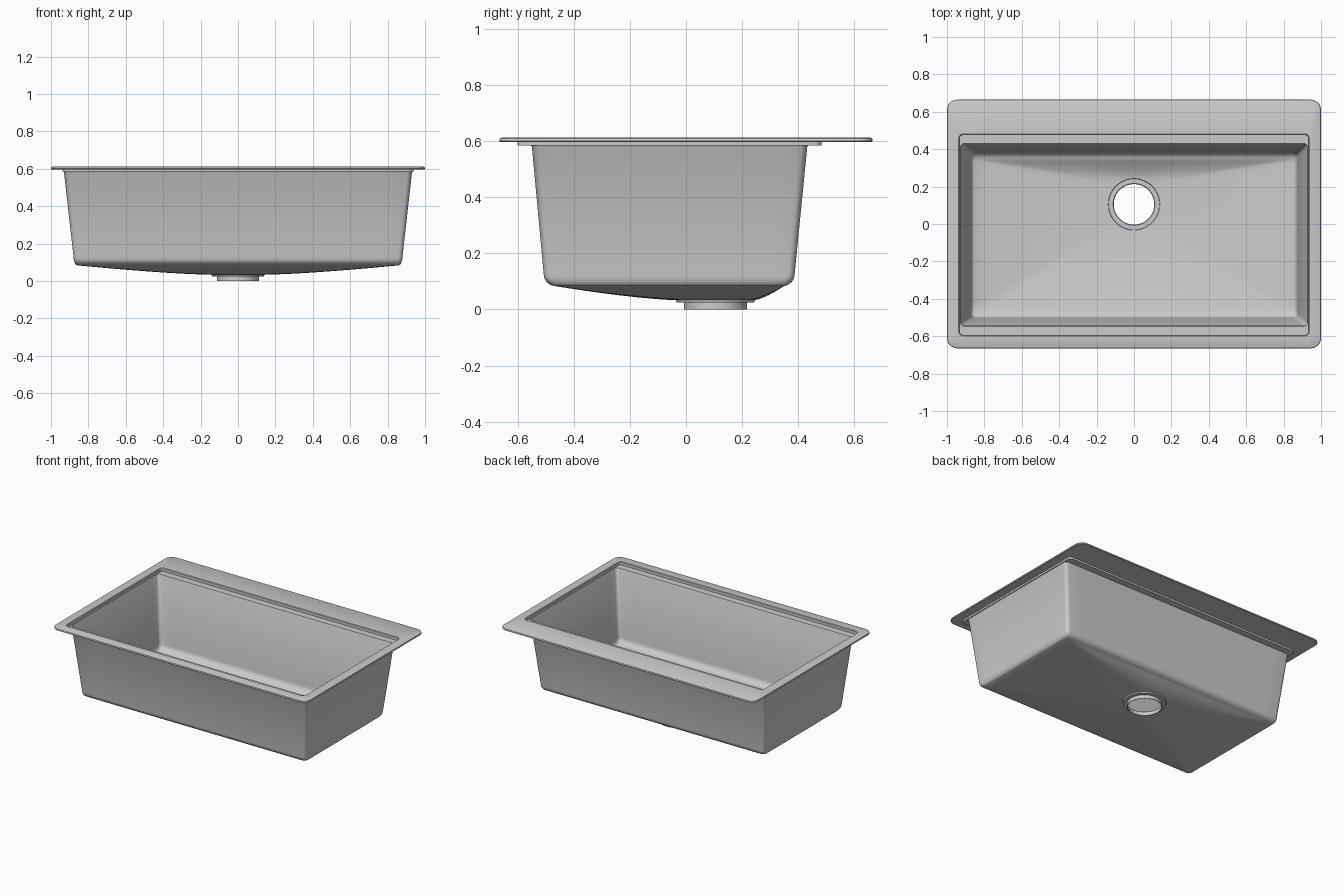
import bpy, bmesh, math

if "Cube" in bpy.data.objects:
    bpy.data.objects.remove(bpy.data.objects["Cube"], do_unlink=True)

steel = bpy.data.materials.new("brushed_steel")
steel.use_nodes = True
steel.diffuse_color = (0.6, 0.6, 0.6, 1)
steel.node_tree.nodes["Principled BSDF"].inputs["Base Color"].default_value = (0.6, 0.6, 0.6, 1)

SIDE, CORNER = 16, 6            # points per straight side and per corner
COUNT = 4 * (SIDE + CORNER)
DRAIN_Y = 0.105
WALL = 0.005


def rect(x, y0, y1, z, r):
    """Rounded rectangle ring, counter-clockwise from the front right corner."""
    centres = [(x - r, y0 + r), (x - r, y1 - r), (r - x, y1 - r), (r - x, y0 + r)]
    arcs = []
    for q, (cx, cy) in enumerate(centres):
        angles = [math.radians(90 * (q - 1 + k / (CORNER - 1))) for k in range(CORNER)]
        arcs.append([(cx + r * math.cos(a), cy + r * math.sin(a), z) for a in angles])
    ring = []
    for q in range(4):
        ring += arcs[q]
        p, n = arcs[q][-1], arcs[(q + 1) % 4][0]
        for k in range(1, SIDE + 1):
            t = k / (SIDE + 1)
            ring.append(tuple(a + (b - a) * t for a, b in zip(p, n)))
    return ring


def circle(r, z):
    """Drain ring with the same point order as the rectangles."""
    ring = []
    for i in range(COUNT):
        a = -math.pi / 4 + math.tau * (i - (CORNER - 1) / 2) / COUNT
        ring.append((r * math.cos(a), DRAIN_Y + r * math.sin(a), z))
    return ring


def loft(name, rings):
    """Skin a closed series of rings into one hollow solid."""
    bm = bmesh.new()
    loops = [[bm.verts.new(p) for p in ring] for ring in rings]
    for a, b in zip(loops, loops[1:] + loops[:1]):
        for i in range(COUNT):
            j = (i + 1) % COUNT
            bm.faces.new((a[i], a[j], b[j], b[i]))
    bmesh.ops.recalc_face_normals(bm, faces=bm.faces)
    mesh = bpy.data.meshes.new(name)
    bm.to_mesh(mesh)
    bm.free()
    mesh.materials.append(steel)
    obj = bpy.data.objects.new(name, mesh)
    bpy.context.collection.objects.link(obj)
    bpy.ops.object.select_all(action="DESELECT")
    obj.select_set(True)
    bpy.context.view_layer.objects.active = obj
    bpy.ops.object.shade_smooth_by_angle(angle=math.radians(32))
    return obj


def bowl_skin(t):
    """Rings of one bowl skin from the rim to the drain, moved outwards by t."""
    rings = [rect(0.934 + t, -0.595 - t, 0.478 + t, 0.6, 0.022 + t),
             rect(0.934 + t, -0.595 - t, 0.478 + t, 0.589 - t, 0.022 + t),
             rect(0.928 + t, -0.547 - t, 0.43 + t, 0.589 - t, 0.02 + t),
             rect(0.925 + t, -0.544 - t, 0.427 + t, 0.583 - t, 0.02 + t)]
    # rounded foot of the walls
    for k in range(7):
        a = math.radians(80 * k / 6)
        c = 1 - math.cos(a)
        edge = rect(0.874 + t - 0.022 * c, -0.502 - t + 0.045 * c,
                    0.382 + t - 0.045 * c, 0.13 - t - 0.042 * math.sin(a), 0.025)
        rings.append(edge)
    # dished floor falling to the drain
    hole = circle(0.138, 0.038 - t)
    for k in range(1, 13):
        s = k / 12
        fall = 1 - (1 - s) ** 1.4
        rings.append([(p[0] + (h[0] - p[0]) * s, p[1] + (h[1] - p[1]) * s,
                       p[2] + (h[2] - p[2]) * fall) for p, h in zip(edge, hole)])
    return rings


# bowl with its front and back ledges
loft("bowl", bowl_skin(0) + bowl_skin(WALL)[::-1])


# flat rim with softened edges
def rim_ring(inset, z):
    return rect(1 - inset, -0.665 + inset, 0.665 - inset, z, 0.055 - inset)


def opening(grow, z):
    return rect(0.934 + grow, -0.595 - grow, 0.478 + grow, z, 0.022 + grow)


loft("rim", [opening(0, 0.597), opening(0, 0.608), opening(0.004, 0.612),
             rim_ring(0.008, 0.612), rim_ring(0.002, 0.609), rim_ring(0, 0.604),
             rim_ring(0, 0.6), rim_ring(0.003, 0.597)])

# drain collar: recessed flange and sleeve
loft("drain_collar", [circle(0.138, 0.038), circle(0.136, 0.03), circle(0.112, 0.03),
                      circle(0.108, 0.026), circle(0.108, 0), circle(0.112, 0),
                      circle(0.112, 0.025), circle(0.138, 0.025), circle(0.141, 0.033)])
